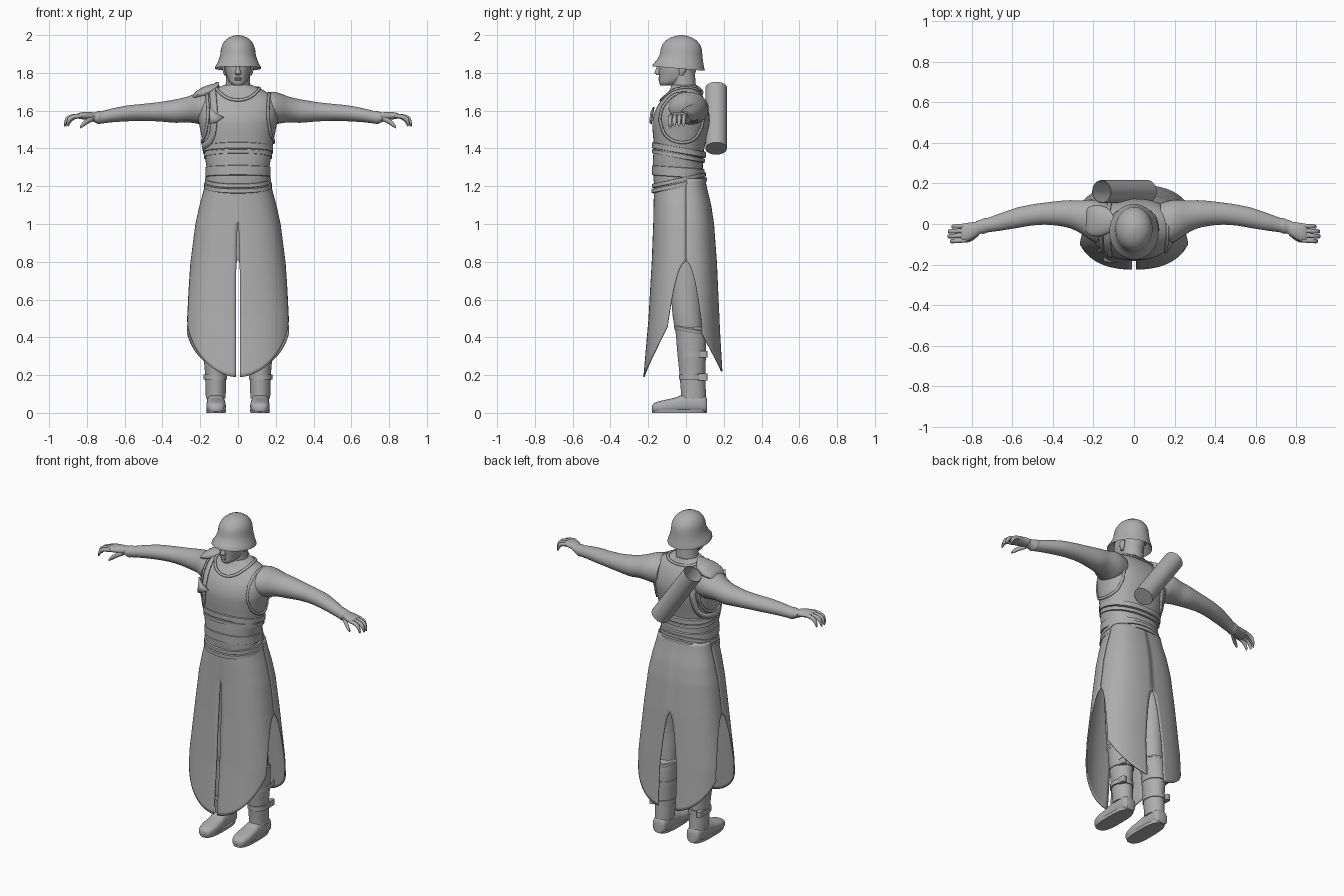
import bpy, math
from mathutils import Vector
from mathutils.bvhtree import BVHTree

grey = bpy.data.materials.new("plain grey")
grey.diffuse_color = (0.42, 0.42, 0.42, 1)


def make(name, verts, faces, mirror=False, thick=0):
    me = bpy.data.meshes.new(name)
    me.from_pydata(verts, [], faces)
    me.materials.append(grey)
    ob = bpy.data.objects.new(name, me)
    bpy.context.collection.objects.link(ob)
    if thick:
        mod = ob.modifiers.new("thickness", 'SOLIDIFY')
        mod.thickness, mod.offset = thick, 0
    if mirror:
        ob.modifiers.new("mirror", 'MIRROR').use_clip = False
    return ob


def power(v, e):
    return math.copysign(abs(v) ** e, v)


def refine(rings, k=4):
    """Catmull-Rom subdivision of the ring list."""
    out, n = [], len(rings)
    for i in range(n - 1):
        p = [rings[max(0, min(n - 1, i + d))] for d in (-1, 0, 1, 2)]
        for j in range(k):
            t = j / k
            out.append([0.5 * (2 * b + (c - a) * t + (2 * a - 5 * b + 4 * c - d) * t * t
                               + (3 * b - a - 3 * c + d) * t ** 3) for a, b, c, d in zip(*p)])
    return out + [rings[-1]]


def loft(name, axis, rings, mirror=False, e=1.0, n=32, smooth=True):
    """Rings: position, centre a, centre b, radius a, radius b, tilt."""
    rings = [list(r) + [0] * (6 - len(r)) for r in rings]
    if smooth:
        rings = refine(rings)
    verts, faces = [], []
    for p, ca, cb, ra, rb, tilt in rings:
        for i in range(n):
            t = 2 * math.pi * i / n
            c, s = power(math.cos(t), e), power(math.sin(t), e)
            v = [0, 0, 0]
            v[axis] = p + tilt * s
            v[(axis + 1) % 3] = ca + ra * c
            v[(axis + 2) % 3] = cb + rb * s
            verts.append(v)
    for k in range(len(rings) - 1):
        for i in range(n):
            j = (i + 1) % n
            faces.append((k * n + i, k * n + j, k * n + n + j, k * n + n + i))
    m = len(verts) - n
    faces += [tuple(range(n))[::-1], tuple(range(m, m + n))]
    return make(name, verts, faces, mirror)


def interp(z, table):
    for (z0, a), (z1, b) in zip(table, table[1:]):
        if z >= z1:
            return a + (b - a) * min(1, max(0, (z - z0) / (z1 - z0)))
    return table[-1][1]


# Torso
torso = loft("torso", 2, [
    (1.16, 0, -.03, .165, .13), (1.22, 0, -.035, .168, .135), (1.28, 0, -.042, .165, .132),
    (1.35, 0, -.042, .174, .132), (1.42, 0, -.035, .185, .136), (1.5, 0, -.029, .2, .148),
    (1.56, 0, -.025, .212, .15), (1.62, 0, -.02, .21, .134), (1.67, 0, -.013, .19, .106),
    (1.705, 0, -.01, .14, .08), (1.735, 0, -.01, .075, .066)], e=.88, n=48)
neck = loft("neck", 2, [(1.66, 0, -.012, .08, .072), (1.73, 0, -.012, .066, .064),
                        (1.82, 0, -.02, .062, .066)])

# Belts and vest hem
for nm, z, cy, rx, ry, h, tilt in (("vest_hem", 1.392, -.037, .186, .143, .018, -.025),
                                   ("vest_hem_lower", 1.36, -.04, .18, .14, .012, -.025),
                                   ("waist_wrap", 1.275, -.041, .172, .139, .03, -.01),
                                   ("belt_upper", 1.232, -.038, .175, .143, .012, -.03 * -1),
                                   ("belt_lower", 1.205, -.036, .179, .147, .013, .03)):
    loft(nm, 2, [(z - h, 0, cy, rx - .012, ry - .012, tilt), (z - h * .8, 0, cy, rx, ry, tilt),
                 (z + h * .8, 0, cy, rx, ry, tilt), (z + h, 0, cy, rx - .012, ry - .012, tilt)],
         e=.9, n=48, smooth=False)

# Bands lying on the torso: neckline, armholes, shoulder strap
bvh = BVHTree.FromPolygons([v.co.copy() for v in torso.data.vertices],
                           [tuple(p.vertices) for p in torso.data.polygons])


def ribbon(name, pts, width, mirror=False):
    hits = [bvh.find_nearest(Vector(p)) for p in pts]
    n, verts = len(pts), []
    for i, (co, nor, _, _) in enumerate(hits):
        side = nor.cross(hits[(i + 1) % n][0] - hits[i - 1][0]).normalized() * width / 2
        verts += [co + nor * .004 - side, co + nor * .004 + side]
    faces = [(2 * i, 2 * i + 1, (2 * i + 3) % (2 * n), (2 * i + 2) % (2 * n)) for i in range(n)]
    make(name, verts, faces, mirror, .008)


ring = [2 * math.pi * i / 40 for i in range(40)]
ribbon("neckline", [(.1 * math.sin(t), -.02 - .12 * math.cos(t), 1.69 - .03 * math.cos(t)) for t in ring], .014)
ribbon("armhole", [(.185 - .01 * math.cos(t), -.01 + .16 * math.sin(t), 1.57 + .14 * math.cos(t))
                   for t in ring], .014, True)
ribbon("shoulder_strap", [(-.145, -.02 + .18 * math.sin(t), 1.57 + .16 * math.cos(t)) for t in ring
                          ], .035)
make("strap_tail", [(-.15, -.17, 1.62), (-.15, -.185, 1.53), (-.12, -.188, 1.535), (-.075, -.188, 1.565),
                    (-.12, -.185, 1.59)], [(0, 1, 2, 3, 4)], thick=.008)

# Shoulder pad
loft("shoulder_pad", 0, [(-.238, .015, 1.672, .045, .008), (-.22, .015, 1.682, .07, .022),
                         (-.17, .015, 1.698, .077, .034), (-.125, .015, 1.715, .06, .028),
                         (-.1, .01, 1.742, .025, .012)], n=24)

# Back tube, open at the top
low, high = Vector((.065, .16, 1.40)), Vector((-.16, .16, 1.72))
L = (high - low).length
tube = loft("back_tube", 2, [(0, 0, 0, .057, .057), (L, 0, 0, .057, .057), (L, 0, 0, .053, .053),
                             (.02, 0, 0, .053, .053)], smooth=False)
tube.location = low
tube.rotation_mode = 'QUATERNION'
tube.rotation_quaternion = (high - low).to_track_quat('Z', 'Y')

# Head and face
loft("head", 2, [(1.732, 0, -.1, .022, .032), (1.748, 0, -.08, .043, .062), (1.78, 0, -.052, .059, .09),
                 (1.82, 0, -.045, .068, .1), (1.86, 0, -.04, .071, .103), (1.92, 0, -.03, .07, .09)], e=.92)
loft("nose", 2, [(1.855, 0, -.138, .008, .01), (1.82, 0, -.145, .011, .014), (1.8, 0, -.148, .016, .019),
                 (1.788, 0, -.142, .012, .01)], n=12)
loft("lips", 2, [(1.756, 0, -.125, .015, .013), (1.763, 0, -.128, .024, .019), (1.768, 0, -.127, .026, .016),
                 (1.773, 0, -.128, .024, .019), (1.78, 0, -.13, .012, .012)], n=16)
loft("brow", 0, [(.01, -.136, 1.846, .01, .008), (.03, -.13, 1.85, .012, .008), (.055, -.1, 1.845, .012, .007)],
     True, n=12)
loft("ear", 2, [(1.785, .066, -.025, .006, .01), (1.81, .071, -.02, .01, .018),
                (1.84, .072, -.018, .01, .02)], True, n=12)

# Helmet with flared rim, hollow below
loft("helmet", 2, [(1.865, 0, -.03, .088, .105, -.008), (1.826, 0, -.039, .118, .134, -.012),
                   (1.823, 0, -.039, .122, .138, -.012), (1.832, 0, -.039, .121, .137, -.012),
                   (1.85, 0, -.034, .11, .128, -.01), (1.875, 0, -.029, .1, .118, -.005),
                   (1.9, 0, -.026, .093, .112), (1.925, 0, -.025, .091, .109), (1.95, 0, -.025, .083, .1),
                   (1.972, 0, -.025, .068, .081), (1.987, 0, -.025, .049, .057), (1.996, 0, -.025, .026, .03),
                   (2.0, 0, -.025, .006, .007)], n=48, smooth=False)

# Arms
loft("arm", 0, [(.13, .012, 1.61, .09, .08), (.18, .012, 1.612, .105, .088), (.22, .022, 1.612, .098, .08),
                (.27, .037, 1.606, .079, .068), (.33, .05, 1.598, .067, .062), (.42, .052, 1.594, .056, .051),
                (.5, .045, 1.591, .052, .045), (.58, .03, 1.586, .05, .042), (.66, .01, 1.576, .043, .037),
                (.72, -.005, 1.565, .036, .033), (.74, -.01, 1.563, .038, .034), (.76, -.014, 1.565, .034, .026),
                (.78, -.02, 1.568, .034, .022)], True)

# Hands
loft("palm", 0, [(.75, -.014, 1.567, .028, .02), (.79, -.03, 1.572, .04, .022), (.83, -.042, 1.573, .046, .018),
                 (.855, -.044, 1.571, .042, .011)], True, n=20)
for i, tip in enumerate((.9, .918, .92, .908)):
    y = -.008 - .024 * i
    loft("finger_%d" % (i + 1), 0, [(.83, y, 1.573, .011, .012), (tip - .04, y - .003, 1.568, .011, .012),
                                    (tip - .018, y - .004, 1.556, .011, .016), (tip - .006, y - .005, 1.54, .01, .02),
                                    (tip, y - .005, 1.526, .006, .01)], True, n=12)
loft("thumb", 0, [(.765, -.042, 1.558, .014, .014), (.795, -.066, 1.545, .014, .015),
                  (.82, -.08, 1.528, .011, .014), (.836, -.085, 1.513, .006, .007)], True, n=12)

# Legs, boots and feet
loft("trouser_leg", 2, [(.4, .118, .02, .06, .068), (.5, .118, .008, .068, .077), (.65, .115, 0, .072, .082),
                        (.85, .1, -.005, .085, .1), (1.1, .085, -.02, .085, .11)], True)
loft("boot_shaft", 2, [(.075, .118, .04, .052, .068), (.1, .118, .04, .053, .066), (.2, .118, .034, .056, .068),
                       (.32, .12, .03, .064, .076), (.4, .12, .026, .068, .078), (.44, .12, .02, .068, .076),
                       (.455, .12, .018, .06, .068)], True)
loft("boot_cuff", 2, [(.425, .12, .022, .07, .08, -.015), (.432, .12, .021, .074, .084, -.015),
                      (.444, .12, .02, .073, .083, -.015), (.45, .12, .019, .066, .076, -.015)], True, smooth=False)
loft("foot", 1, [(-.18, .022, .116, .016, .02), (-.165, .028, .116, .026, .04), (-.12, .034, .116, .033, .051),
                 (-.06, .041, .116, .039, .05), (-.02, .048, .117, .046, .048), (.06, .05, .118, .048, .047),
                 (.1, .046, .118, .044, .042), (.112, .036, .118, .033, .03)], True, e=.75)
loft("sole", 2, [(0, .116, -.035, .05, .143), (.018, .116, -.035, .053, .147)], True, e=.7, smooth=False)
for i, z in enumerate((.19, .31)):
    loft("boot_strap_%d" % (i + 1), 2, [(z - .014, .12, .035, .062 + i * .004, .073 + i * .004),
                                        (z + .014, .12, .035, .062 + i * .004, .073 + i * .004)], True, smooth=False)
    loft("strap_buckle_%d" % (i + 1), 2, [(z - .018, .162, .088, .014, .025), (z + .018, .162, .088, .014, .025)],
         True, e=.3, n=16, smooth=False)

# Long skirt: two front and two back panels with slits between
RX = [(1.24, .165), (1.18, .178), (1.1, .2), (1.0, .222), (.8, .248), (.5, .283), (.2, .292)]
FRONT = [(1.24, .165), (1.0, .17), (.8, .178), (.5, .195), (.19, .222)]
BACK = [(1.24, .098), (1.18, .11), (1.1, .13), (1.0, .145), (.8, .16), (.4, .18), (.2, .192)]


def panel(name, depth_table, side, slit, slit_top, side_gap, hem_low, hem_rise, U=24, T=48):
    verts, faces = [], []
    for k in range(T + 1):
        for i in range(U + 1):
            u = i / U
            z = 1.24 + (hem_low + hem_rise * u ** 1.5 - 1.24) * k / T
            rx, d = interp(z, RX), interp(z, depth_table)
            a = math.asin((slit * min(1, max(0, (slit_top - z) / .35)) ** .5 / rx) ** 1.25)
            b = math.acos((side_gap * min(1.1, max(0, (.8 - z) / .3)) ** .5 / d) ** 1.25)
            t = a + (b - a) * u
            verts.append((rx * math.sin(t) ** .8, side * d * max(0, math.cos(t)) ** .8, z))
    w = U + 1
    for k in range(T):
        for i in range(U):
            faces.append((k * w + i, k * w + i + 1, k * w + w + i + 1, k * w + w + i))
    make(name, verts, faces, True, .007)


panel("skirt_front", FRONT, -1, .011, 1.01, .092, .19, .27)
panel("skirt_back", BACK, 1, .06, .8, .08, .22, .2)

# Smooth shading with sharp edges kept
bpy.ops.object.select_all(action='SELECT')
bpy.context.view_layer.objects.active = torso
bpy.ops.object.shade_smooth_by_angle(angle=math.radians(40))
